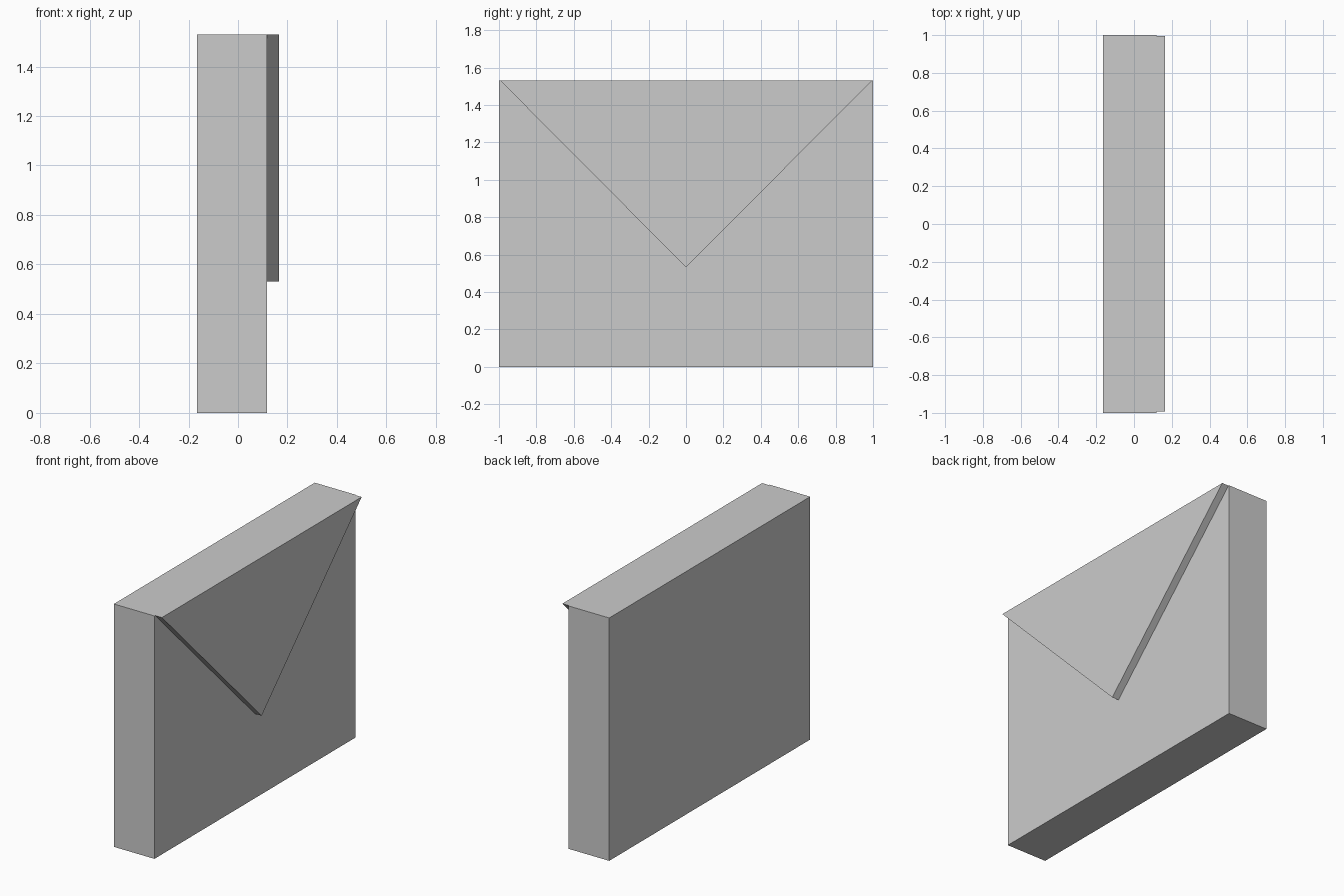
import bpy, bmesh

if "Cube" in bpy.data.objects:
    bpy.data.objects.remove(bpy.data.objects["Cube"])


def prism(name, profile, x0, x1):
    """Extrude a (y, z) outline along x from x0 to x1."""
    bm = bmesh.new()
    face = bm.faces.new([bm.verts.new((x0, y, z)) for y, z in profile])
    ext = bmesh.ops.extrude_face_region(bm, geom=[face], use_keep_orig=True)
    verts = [v for v in ext["geom"] if isinstance(v, bmesh.types.BMVert)]
    bmesh.ops.translate(bm, verts=verts, vec=(x1 - x0, 0, 0))
    bmesh.ops.recalc_face_normals(bm, faces=bm.faces)
    mesh = bpy.data.meshes.new(name)
    bm.to_mesh(mesh)
    bm.free()
    obj = bpy.data.objects.new(name, mesh)
    bpy.context.collection.objects.link(obj)
    return obj


HEIGHT = 1.53

# Thick envelope body
prism("envelope_body", [(-1, 0), (1, 0), (1, HEIGHT), (-1, HEIGHT)], -0.165, 0.118)

# Triangular flap raised from the +x face
prism("envelope_flap", [(-0.993, HEIGHT), (0, 0.532), (0.995, HEIGHT)], 0.118, 0.165)
